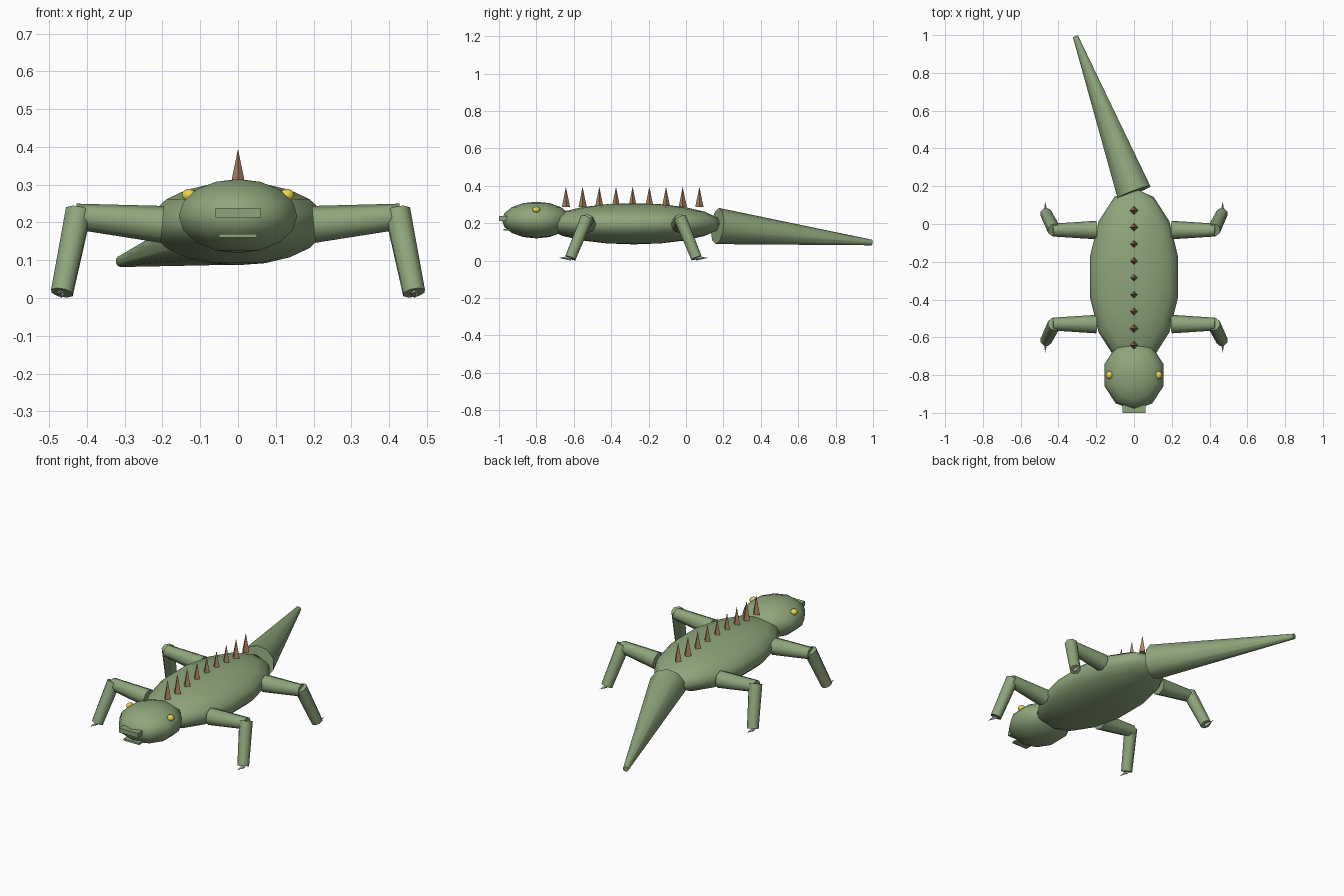
import bpy, bmesh
from math import radians
from mathutils import Vector, Matrix

if "Cube" in bpy.data.objects:
    bpy.data.objects.remove(bpy.data.objects["Cube"])


def material(name, rgb):
    m = bpy.data.materials.new(name)
    m.diffuse_color = (*rgb, 1)
    m.use_nodes = True
    m.node_tree.nodes["Principled BSDF"].inputs["Base Color"].default_value = m.diffuse_color
    return m


SKIN = material("skin_green", (0.27, 0.38, 0.20))
HORN = material("spine_brown", (0.42, 0.23, 0.12))
YELLOW = material("eye_yellow", (0.80, 0.65, 0.08))
CLAW = material("claw_grey", (0.60, 0.60, 0.55))


def finish(name, bm, mat, smooth=True):
    me = bpy.data.meshes.new(name)
    bm.to_mesh(me)
    bm.free()
    ob = bpy.data.objects.new(name, me)
    bpy.context.collection.objects.link(ob)
    me.materials.append(mat)
    if smooth:
        bpy.ops.object.select_all(action='DESELECT')
        ob.select_set(True)
        bpy.context.view_layer.objects.active = ob
        bpy.ops.object.shade_smooth_by_angle(angle=radians(50))
    return ob


def ellipsoid(name, center, radii, segs, rings, mat):
    bm = bmesh.new()
    mtx = Matrix.Translation(center) @ Matrix.Diagonal((*radii, 1))
    bmesh.ops.create_uvsphere(bm, u_segments=segs, v_segments=rings, radius=1, matrix=mtx)
    return finish(name, bm, mat)


def taper(name, a, b, ra, rb, sides, mat, smooth=True):
    """Tapered cylinder from point a (radius ra) to point b (radius rb)."""
    a, b = Vector(a), Vector(b)
    d = b - a
    mtx = Matrix.Translation((a + b) / 2) @ d.to_track_quat('Z', 'Y').to_matrix().to_4x4()
    bm = bmesh.new()
    bmesh.ops.create_cone(bm, cap_ends=True, segments=sides, radius1=ra, radius2=rb,
                          depth=d.length, matrix=mtx)
    return finish(name, bm, mat, smooth)


def box(name, center, size, mat):
    bm = bmesh.new()
    bmesh.ops.create_cube(bm, size=1, matrix=Matrix.Translation(center) @ Matrix.Diagonal((*size, 1)))
    return finish(name, bm, mat, False)


# Body, head and tail
ellipsoid("body", (0, -0.28, 0.197), (0.24, 0.47, 0.11), 14, 10, SKIN)
ellipsoid("head", (0, -0.80, 0.217), (0.165, 0.185, 0.098), 10, 8, SKIN)
taper("tail", (0, 0.168, 0.185), (-0.31, 0.993, 0.097), 0.097, 0.015, 10, SKIN)

# Snout and mouth
box("snout", (0, -0.975, 0.226), (0.12, 0.05, 0.026), SKIN)
box("mouth", (0, -0.955, 0.165), (0.10, 0.04, 0.01), SKIN)

# Back spines
for i in range(9):
    y = -0.642 + i * 0.0892
    taper(f"back_spine_{i + 1}", (0, y, 0.287), (0, y, 0.395), 0.022, 0, 4, HORN, False)

# Eyes and legs on both sides
for side, s in (("left", 1), ("right", -1)):
    ellipsoid(f"eye_{side}", (s * 0.13, -0.80, 0.272), (0.02, 0.021, 0.017), 10, 8, YELLOW)
    for pos, y, d in (("front", -0.53, -1), ("rear", -0.032, 1)):
        hip, knee = (s * 0.20, y, 0.195), (s * 0.43, y, 0.216)
        foot = (s * 0.466, y + d * 0.088, 0.014)
        taper(f"{pos}_upper_leg_{side}", hip, knee, 0.049, 0.034, 8, SKIN)
        taper(f"{pos}_lower_leg_{side}", (s * 0.422, y, 0.23), foot, 0.036, 0.031, 8, SKIN)
        # Claw pointing away from the body centre
        taper(f"{pos}_claw_{side}", (s * 0.468, y + d * 0.085, 0.013),
              (s * 0.47, y + d * 0.15, 0.015), 0.013, 0, 4, CLAW, False)
